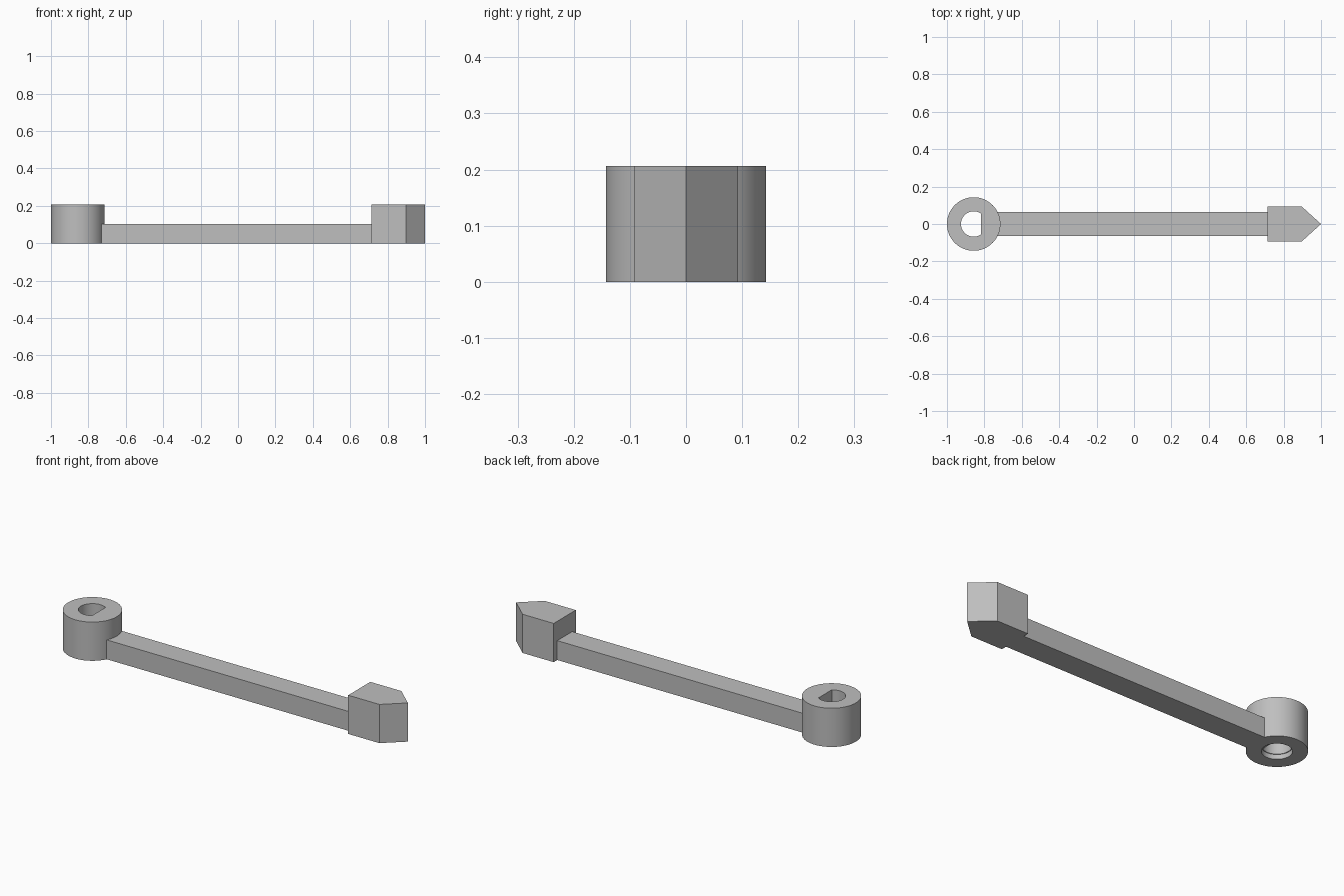
import bpy, bmesh, math

if "Cube" in bpy.data.objects:
    bpy.data.objects.remove(bpy.data.objects["Cube"], do_unlink=True)

grey = bpy.data.materials.new("plain grey")
grey.use_nodes = True
COLOUR = (0.52, 0.52, 0.52, 1)
grey.diffuse_color = COLOUR
grey.node_tree.nodes["Principled BSDF"].inputs["Base Color"].default_value = COLOUR

HEIGHT = 0.206
SEGMENTS = 64
HUB_X = -0.857


def add_object(name, bm):
    bmesh.ops.recalc_face_normals(bm, faces=bm.faces)
    mesh = bpy.data.meshes.new(name)
    bm.to_mesh(mesh)
    bm.free()
    mesh.materials.append(grey)
    obj = bpy.data.objects.new(name, mesh)
    bpy.context.collection.objects.link(obj)
    return obj


def prism(name, outline, height):
    """Extrude a plan outline up from the ground."""
    bm = bmesh.new()
    base = bm.faces.new([bm.verts.new((x, y, 0)) for x, y in outline])
    top = bmesh.ops.extrude_face_region(bm, geom=[base], use_keep_orig=True)["geom"]
    verts = [g for g in top if isinstance(g, bmesh.types.BMVert)]
    bmesh.ops.translate(bm, verts=verts, vec=(0, 0, height))
    return add_object(name, bm)


def ring(bm, radius, z, flat=None):
    """Circle of vertices, optionally cut by a flat on the +x side."""
    verts = []
    for i in range(SEGMENTS):
        a = math.tau * i / SEGMENTS
        x = radius * math.cos(a)
        if flat is not None:
            x = min(x, flat)
        verts.append(bm.verts.new((HUB_X + x, radius * math.sin(a), z)))
    return verts


# Hub with a D-shaped bore and a shallow round recess underneath
bm = bmesh.new()
bore, recess, depth = 0.068, 0.072, 0.025
flat = bore * math.cos(math.tau * 10 / SEGMENTS)
rings = [
    ring(bm, 0.143, 0),
    ring(bm, 0.143, HEIGHT),
    ring(bm, bore, HEIGHT, flat),
    ring(bm, bore, depth, flat),
    ring(bm, recess, depth),
    ring(bm, recess, 0),
]
for r, s in zip(rings, rings[1:] + rings[:1]):
    for i in range(SEGMENTS):
        j = (i + 1) % SEGMENTS
        bm.faces.new((r[i], r[j], s[j], s[i]))
hub = add_object("hub", bm)
bpy.context.view_layer.objects.active = hub
hub.select_set(True)
bpy.ops.object.shade_smooth_by_angle(angle=math.radians(30))

# Straight arm, rooted just inside the hub wall
prism("arm", [(-0.75, -0.063), (0.72, -0.063), (0.72, 0.063), (-0.75, 0.063)], HEIGHT / 2)

# Pointed head
prism("pointer_head", [(0.714, -0.093), (0.897, -0.093), (1, 0),
                       (0.897, 0.093), (0.714, 0.093)], HEIGHT)
